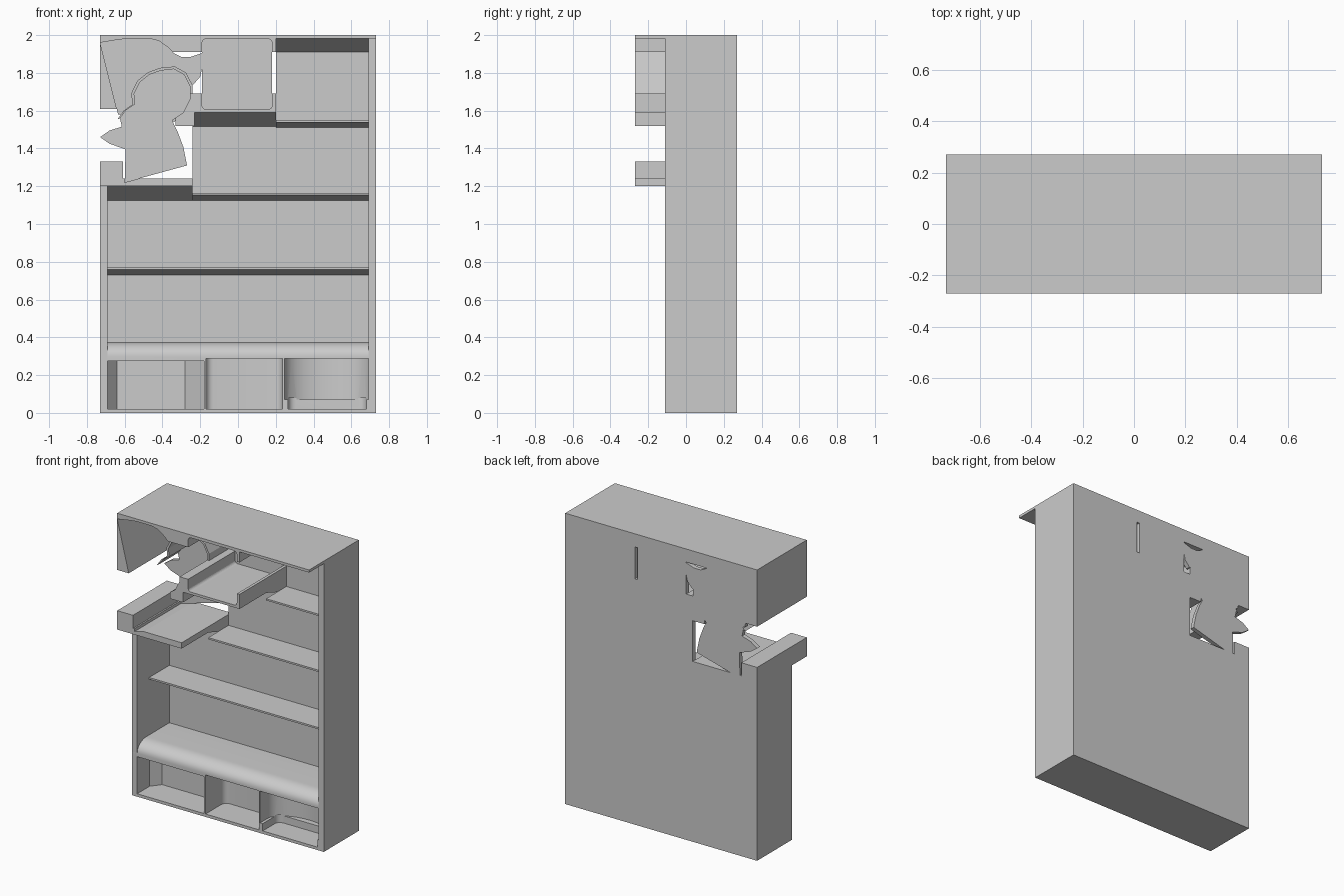
import bpy, bmesh, math
from mathutils import Vector

cube = bpy.data.objects.get("Cube")
if cube:
    bpy.data.objects.remove(cube, do_unlink=True)

grey = bpy.data.materials.new("light_grey")
grey.use_nodes = True
colour = (0.6, 0.6, 0.6, 1)
grey.diffuse_color = colour
grey.node_tree.nodes["Principled BSDF"].inputs["Base Color"].default_value = colour

FRONT, FACE, INNER, BACK = -0.27, -0.11, 0.24, 0.27
SIDE, IN = 0.73, 0.69


def prism(name, points, axis, a, b):
    """Extrude a 2D outline along one axis from a to b."""
    place = {"x": lambda p, t: (t, p[0], p[1]),
             "y": lambda p, t: (p[0], t, p[1]),
             "z": lambda p, t: (p[0], p[1], t)}[axis]
    bm = bmesh.new()
    ends = [[bm.verts.new(place(p, t)) for p in points] for t in (a, b)]
    bm.faces.new(ends[0])
    bm.faces.new(ends[1])
    n = len(points)
    for i in range(n):
        j = (i + 1) % n
        bm.faces.new((ends[0][i], ends[0][j], ends[1][j], ends[1][i]))
    bmesh.ops.recalc_face_normals(bm, faces=bm.faces)
    mesh = bpy.data.meshes.new(name)
    bm.to_mesh(mesh)
    bm.free()
    mesh.materials.append(grey)
    ob = bpy.data.objects.new(name, mesh)
    bpy.context.scene.collection.objects.link(ob)
    return ob


def rect(a, b, c, d):
    return [(a, c), (b, c), (b, d), (a, d)]


def box(name, x0, x1, z0, z1, y0=FRONT, y1=BACK):
    return prism(name, rect(x0, x1, z0, z1), "y", y0, y1)


def rounded(a, b, c, d, r, steps=5):
    pts = []
    for k, (x, z) in enumerate(rect(a + r, b - r, c + r, d - r)):
        for i in range(steps + 1):
            t = math.pi * (1 + k / 2 + i / steps / 2)
            pts.append((x + r * math.cos(t), z + r * math.sin(t)))
    return pts


def carve(ob, cutters):
    for c in cutters:
        m = ob.modifiers.new("cut", "BOOLEAN")
        m.operation = "DIFFERENCE"
        m.solver = "EXACT"
        m.object = c
    bpy.context.view_layer.update()
    deps = bpy.context.evaluated_depsgraph_get()
    mesh = bpy.data.meshes.new_from_object(ob.evaluated_get(deps))
    ob.modifiers.clear()
    ob.data = mesh


def discard(cutters):
    for c in cutters:
        bpy.data.objects.remove(c, do_unlink=True)


# Outlines of the three shaped pockets
tail_shape = [(-.73, 1.96), (-.64, 1.975), (-.56, 1.985), (-.48, 1.985), (-.42, 1.97),
              (-.37, 1.935), (-.34, 1.905), (-.30, 1.885), (-.25, 1.885), (-.19, 1.905),
              (-.185, 1.85), (-.20, 1.78), (-.235, 1.74), (-.28, 1.73), (-.34, 1.65),
              (-.55, 1.58), (-.635, 1.58)]
head_curve = [(-.625, 1.56), (-.59, 1.605), (-.545, 1.635), (-.55, 1.69), (-.52, 1.75),
              (-.47, 1.79), (-.41, 1.812), (-.34, 1.82), (-.285, 1.79), (-.255, 1.73),
              (-.255, 1.66), (-.29, 1.59), (-.35, 1.55)]
bird_shape = head_curve + [(-.32, 1.49), (-.29, 1.41), (-.27, 1.31), (-.60, 1.22),
                           (-.595, 1.395), (-.68, 1.425), (-.73, 1.46), (-.68, 1.495),
                           (-.615, 1.515)]
square_shape = rounded(-.19, .18, 1.607, 1.98, .02)
shapes = {"tail": tail_shape, "bird": bird_shape, "square": square_shape}

# Outer frame
box("right_hand_wall", IN, SIDE, 0, 2, FACE)
box("left_hand_wall", -SIDE, -IN, 0, 1.2, FACE)
box("lower_back_panel", -SIDE, SIDE, 0, 1.22, INNER)
box("middle_back_panel", -.24, SIDE, 1.2, 1.6, INNER)
box("upper_back_panel", .2, SIDE, 1.55, 2, INNER)
box("top_plate", -SIDE, SIDE, 1.982, 2)

# Deep blocks around the shaped pockets
cutters = [prism(n + "_cutter", s, "y", -.5, INNER) for n, s in shapes.items()]
for c in cutters:
    c.hide_render = True
for name, dims in {
    "top_block": (-SIDE, .2, 1.91, 1.99),
    "upper_side_block": (-SIDE, -.61, 1.61, 1.92),
    "lower_side_block": (-SIDE, -.61, 1.2, 1.33),
    "bird_floor": (-SIDE, -.24, 1.2, 1.24),
    "tray_side_block": (-.33, -.23, 1.52, 1.69),
    "tray_block": (-.24, .2, 1.59, 1.69),
}.items():
    carve(box(name, *dims), cutters)
discard(cutters)

# Back plates of the pockets
for name, shape in shapes.items():
    prism(name + "_back_plate", shape, "y", INNER, BACK)

# Thin wall around the head
centre = Vector((-.4, 1.66))
outer = []
for p in head_curve:
    d = Vector(p) - centre
    outer.append(tuple(Vector(p) + d.normalized() * .015))
prism("head_rim", head_curve + outer[::-1], "y", .03, BACK)

# Shelves and sloping ceilings
for name, left, z in (("lower_shelf", -IN, .77), ("middle_shelf", -.24, 1.165),
                      ("upper_shelf", .2, 1.55)):
    prism(name, [(.02, z), (INNER, z), (INNER, z - .04), (.02, z - .012)], "x", left, IN)
for name, a, b, z in (("left_ceiling", -IN, -.24, 1.2), ("middle_ceiling", -.24, .2, 1.59),
                      ("top_ceiling", .2, IN, 1.985)):
    prism(name, [(.02, z), (INNER, z), (INNER, z - .075)], "x", a, b)

# Bottom block with a concave front slope
cove = [(-.01 - .1 * math.sin(t), .375 - .075 * (1 - math.cos(t)))
        for t in [math.pi / 2 * i / 8 for i in range(9)]]
base = prism("bin_block", [(FACE, 0), (INNER, 0), (INNER, .375)] + cove, "x", -SIDE, SIDE)

# Three bins in the bottom block
chamfered = [(-.71, -.2), (-.18, -.2), (-.18, 0), (-.28, .09), (-.64, .09), (-.71, 0)]
plain = rounded(-.17, .235, -.3, .1, .04)
curved = [(.245, -.2)] + [(.4725 - .2275 * math.cos(t), -.03 + .13 * math.sin(t))
                          for t in [math.pi * i / 16 for i in range(17)]] + [(.70, -.2)]
slot = rounded(.265, .68, -.3, .06, .04)
cutters = [prism("bin_cutter", s, "z", a, b) for s, a, b in (
    (chamfered, .02, .275), (plain, .02, .288), (curved, .07, .288), (slot, .02, .08))]
for c in cutters:
    c.hide_render = True
carve(base, cutters)
discard(cutters)

# Smooth the curved parts while keeping edges sharp
bpy.ops.object.select_all(action="DESELECT")
for name in ("bin_block", "head_rim"):
    ob = bpy.data.objects[name]
    ob.select_set(True)
    bpy.context.view_layer.objects.active = ob
bpy.ops.object.shade_smooth_by_angle(angle=math.radians(25))
